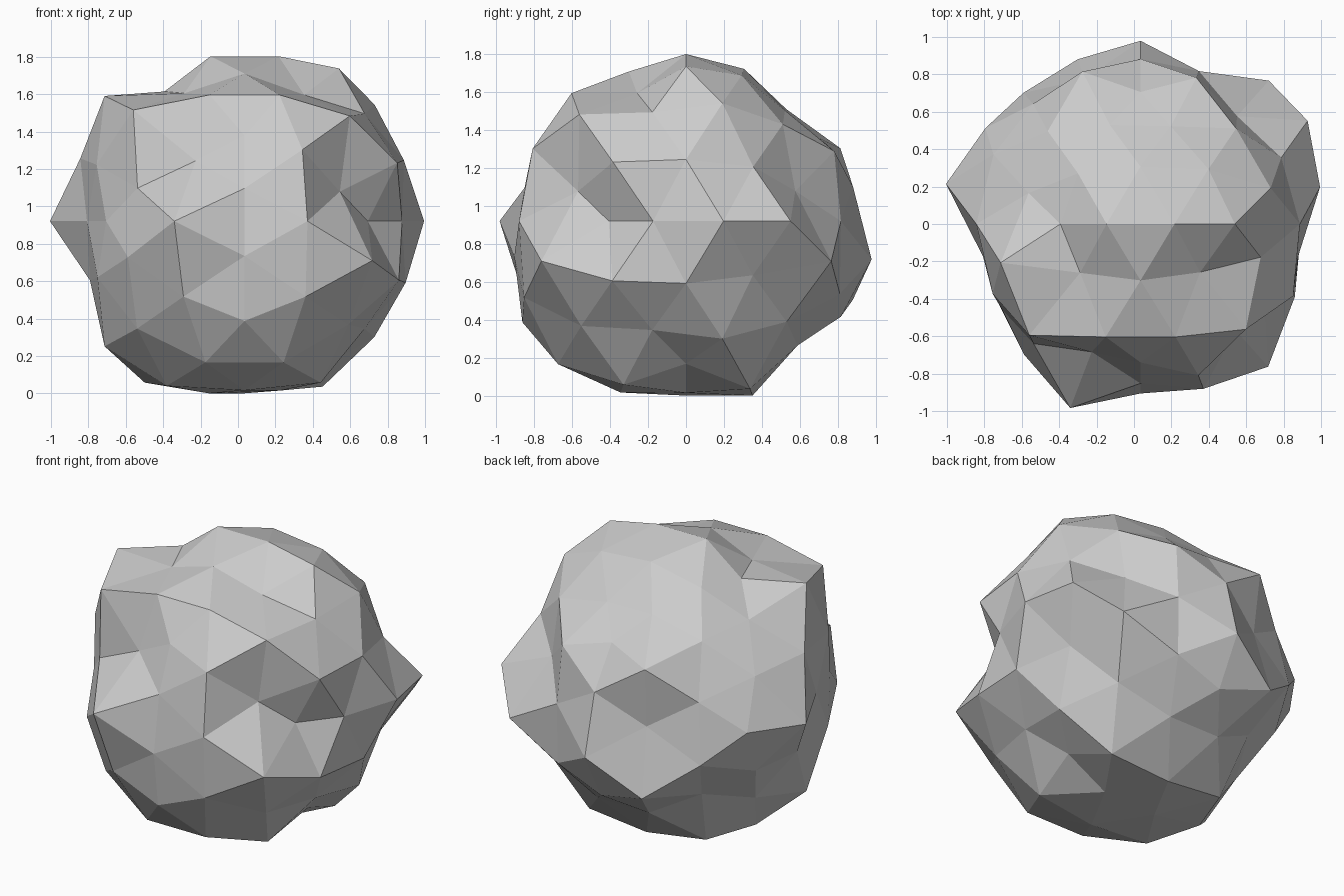
import bpy, bmesh
from itertools import product
from mathutils import Vector

if "Cube" in bpy.data.objects:
    bpy.data.objects.remove(bpy.data.objects["Cube"])

# Faceted boulder: a geodesic ball (each icosahedron edge cut in three) with bumpy radii
F, R, T = Vector((0, .8507, .5257)), Vector((.8507, .5257, 0)), Vector((.5257, 0, .8507))
flip = lambda v, axis: Vector([-c if i == axis else c for i, c in enumerate(v)])

# (direction in the positive octant, radius for each mirrored copy, signs running - to +)
bumps = [
    # corners
    (F, (1.015, .87, .96, .83)),
    (R, (.87, .975, .775, 1.05)),
    (T, (1.015, .815, .885, .96)),
    # edges that cross a main axis
    (2 * F + flip(F, 2), (.925, .87, 1.0, .9)),
    (2 * R + flip(R, 1), (.86, 1.062, .86, .98)),
    (2 * T + flip(T, 0), (.94, .9, .925, .9)),
    # face centres on the main planes
    (F + flip(F, 2) + R, (1.053, .83, .943, .875)),
    (R + flip(R, 1) + T, (.885, .94, .922, .912)),
    (T + flip(T, 0) + F, (.968, .845, .985, .86)),
    # octant face centres and edges
    (F + R + T, (.995, 1.03, .85, .86, .958, .975, .92, .885)),
    (2 * F + R, (1.0, .8, 1.03, .953, 1.0, .947, .95, .915)),
    (F + 2 * R, (.955, .876, .96, .88, 1.045, .78, 1.05, .79)),
    (2 * R + T, (.92, .925, .93, .92, .965, .955, .875, .88)),
    (R + 2 * T, (1.025, 1.025, .9, .82, .88, .88, .95, .953)),
    (2 * T + F, (1.03, .8, 1.015, .83, 1.01, .79, 1.035, .9)),
    (T + 2 * F, (1.034, .925, .9, .81, 1.034, .925, .9, .8)),
]

# Points on the unit ball
bm = bmesh.new()
radius = {}
for direction, radii in bumps:
    d = direction.normalized()
    choices = [(-1, 1) if abs(c) > 1e-4 else (0,) for c in d]
    for signs, r in zip(product(*choices), radii):
        v = bm.verts.new([c * s for c, s in zip(d, signs)])
        radius[v] = r

# Skin the ball, then push each point in or out
bmesh.ops.convex_hull(bm, input=bm.verts[:])
for v in bm.verts:
    v.co *= radius[v]
    v.co += Vector((.035, 0, .93))
bmesh.ops.recalc_face_normals(bm, faces=bm.faces[:])

# Stand it on the ground
low = min(v.co.z for v in bm.verts)
for v in bm.verts:
    v.co.z -= low

mesh = bpy.data.meshes.new("boulder")
bm.to_mesh(mesh)
bm.free()
boulder = bpy.data.objects.new("boulder", mesh)
bpy.context.collection.objects.link(boulder)
